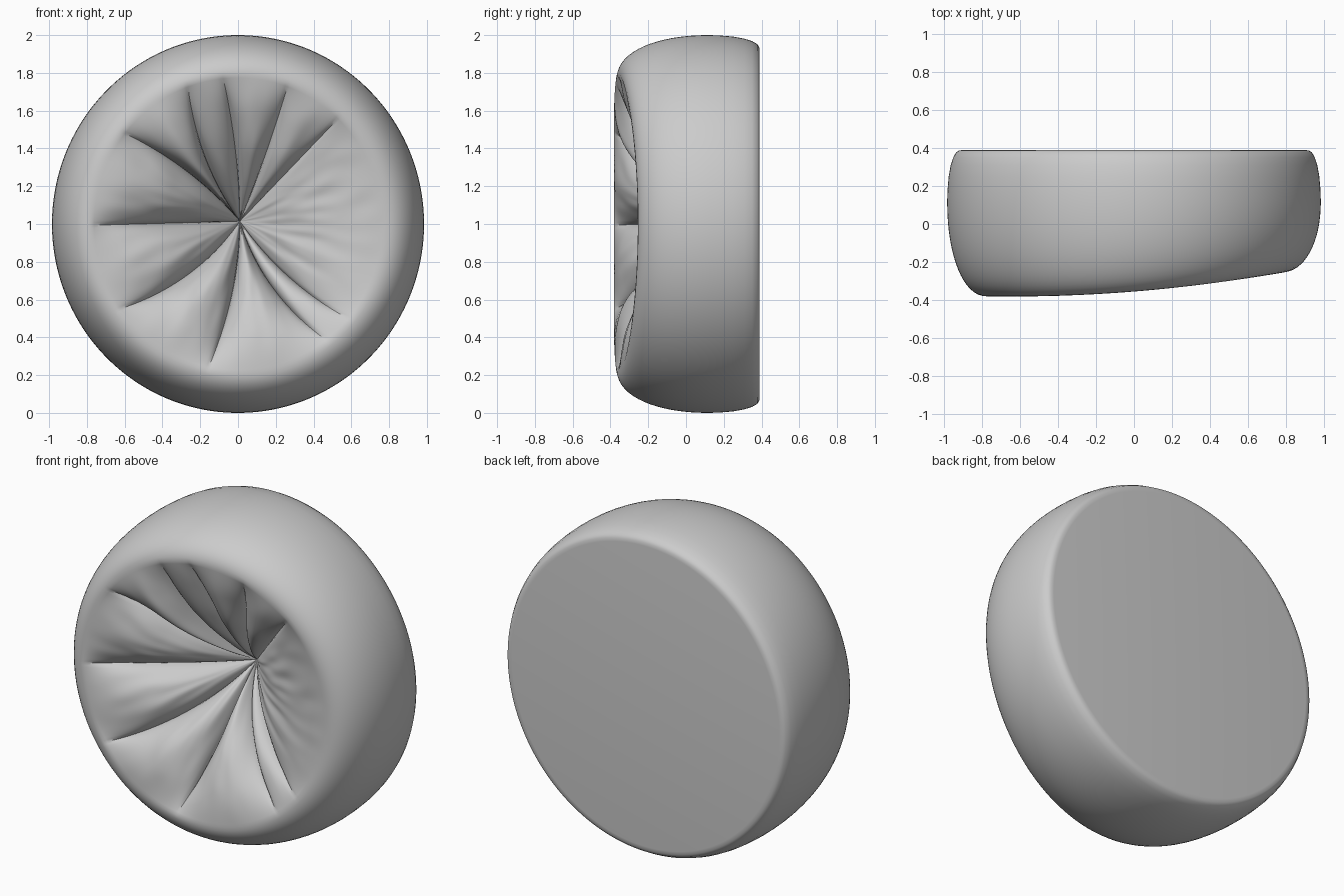
import bpy, bmesh
from math import sin, cos, pi, radians
from mathutils import Vector, noise

if "Cube" in bpy.data.objects:
    bpy.data.objects.remove(bpy.data.objects["Cube"])

# Creases: (angle at the rim, extra angle gained toward the centre), degrees
CREASES = [(46, 0), (70, -3), (96, -6), (110, 15), (142, -12), (180.5, 0),
           (215, 20), (258, 12), (308, -20), (320, -14)]
RIM, PIT = 0.79, 0.17
X_SCALE = 0.985

# Columns: each lobe is split more finely next to its creases
columns = []
for i, (a0, k0) in enumerate(CREASES):
    a1, k1 = CREASES[(i + 1) % len(CREASES)]
    if a1 < a0:
        a1 += 360
    n = max(10, int((a1 - a0) * 0.75))
    for j in range(n):
        s = j / n
        u = 0.6 * s + 0.4 * (3 * s * s - 2 * s ** 3)
        columns.append((a0, k0, a1, k1, u))


def rim_depth(a):
    return -0.337 + 0.063 * cos(a) + 0.019 * cos(2 * a)


def pleat_point(col, t):
    """Point on the gathered front; t is 0 at the pit and 1 at the rim."""
    a0, k0, a1, k1, u = col
    bend = 1 - t
    a = radians((a0 + k0 * bend) * (1 - u) + (a1 + k1 * bend) * u)
    width = min(1.0, (a1 - a0) / 36)
    bulge = (4 * u * (1 - u)) ** 0.6 * (0.25 + 0.75 * width)
    crease = bend ** 1.05
    lobe = bend ** 2.3
    front = rim_depth(a)
    y = front + (PIT - front) * (crease + (lobe - crease) * bulge)
    r = RIM * t
    x, z = r * cos(a), r * sin(a)
    # Fine fabric wrinkles
    wob = noise.noise(Vector((r * 5, cos(a) * 7, sin(a) * 7)))
    y += 0.022 * wob * t * bend * min(1, bulge * 1.5) * 2
    return x * X_SCALE + 0.01 * bend, y, z + 1 + 0.015 * bend


def side_point(col, r, y):
    a = radians(col[0] * (1 - col[4]) + col[2] * col[4])
    return r * cos(a) * X_SCALE, y(a), 1 + r * sin(a)


bm = bmesh.new()
rings = []

# Gathered front
steps = 52
for i in range(1, steps + 1):
    t = (i / steps) ** 1.1
    rings.append([bm.verts.new(pleat_point(c, t)) for c in columns])

# Rounded front shoulder up to the widest line
for i in range(1, 17):
    f = i / 16 * pi / 2
    r = RIM + (1 - RIM) * sin(f) ** 0.95
    rings.append([bm.verts.new(side_point(
        c, r, lambda a: 0.12 - (0.12 - rim_depth(a)) * max(cos(f), 0) ** 0.95)) for c in columns])

# Back edge
for r, y in [(0.998, 0.18), (0.992, 0.25), (0.981, 0.31), (0.968, 0.35),
             (0.952, 0.378), (0.935, 0.388), (0.915, 0.39)]:
    rings.append([bm.verts.new(side_point(c, r, lambda a: y)) for c in columns])

# Skin between rings, then close the pit and the flat back
n = len(columns)
for a, b in zip(rings, rings[1:]):
    for j in range(n):
        k = (j + 1) % n
        bm.faces.new((a[j], a[k], b[k], b[j]))
for ring, centre in ((rings[0], (0.01, PIT, 1.015)), (rings[-1], (0, 0.39, 1))):
    v = bm.verts.new(centre)
    for j in range(n):
        bm.faces.new((ring[j], ring[(j + 1) % n], v))
bmesh.ops.recalc_face_normals(bm, faces=bm.faces)

mesh = bpy.data.meshes.new("gathered_cushion")
bm.to_mesh(mesh)
bm.free()
cushion = bpy.data.objects.new("gathered_cushion", mesh)
bpy.context.collection.objects.link(cushion)
bpy.context.view_layer.objects.active = cushion
cushion.select_set(True)
bpy.ops.object.shade_smooth_by_angle(angle=radians(40))
